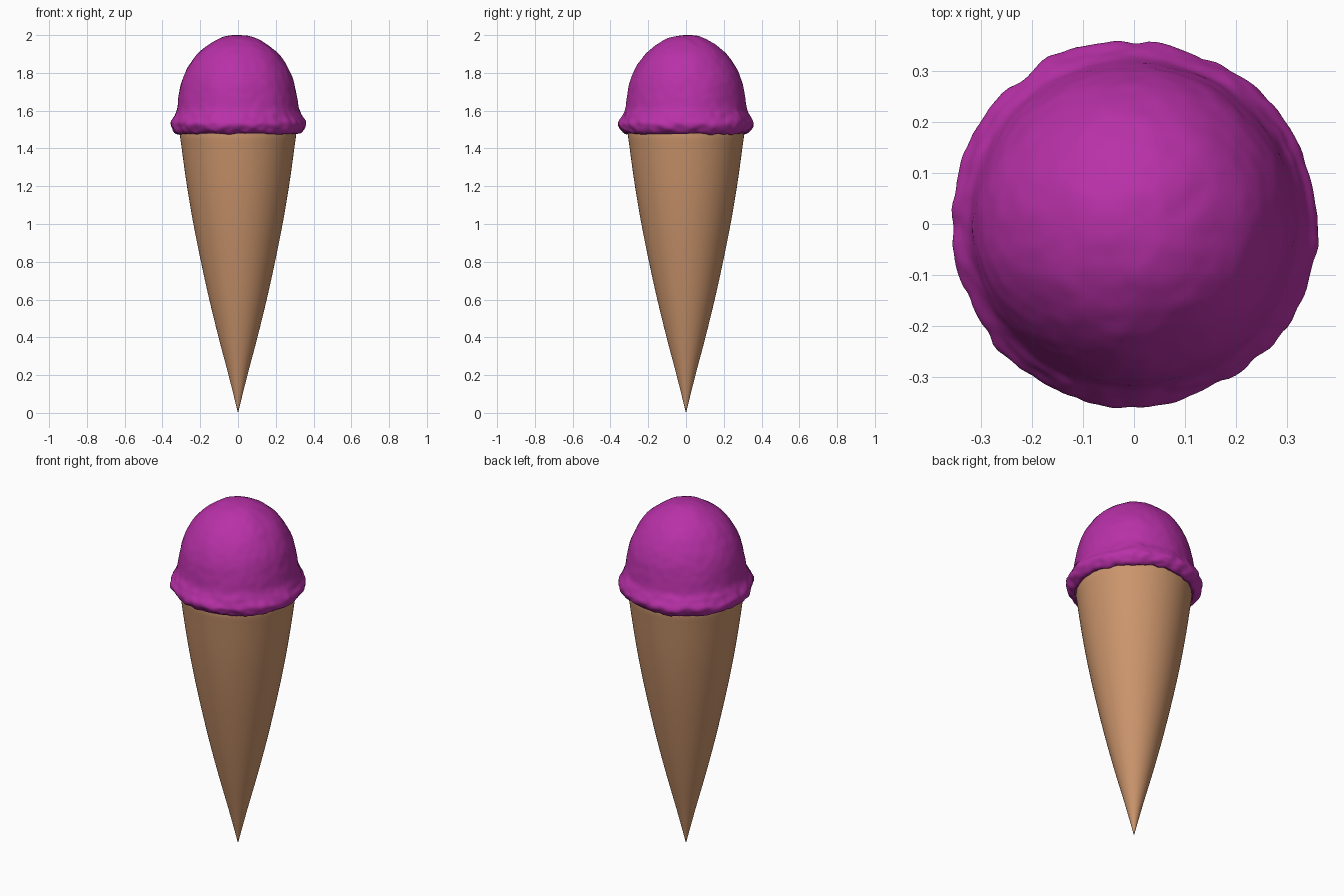
import bpy, bmesh, math
from mathutils import Vector, noise

if "Cube" in bpy.data.objects:
    bpy.data.objects.remove(bpy.data.objects["Cube"])


def material(name, rgb):
    m = bpy.data.materials.new(name)
    m.diffuse_color = (*rgb, 1)
    m.use_nodes = True
    m.node_tree.nodes["Principled BSDF"].inputs["Base Color"].default_value = m.diffuse_color
    return m


def smooth_profile(pts, steps):
    """Catmull-Rom through (radius, height) points."""
    out = []
    p = [pts[0]] + pts + [pts[-1]]
    for i in range(1, len(p) - 2):
        a, b, c, d = (Vector(q) for q in p[i - 1:i + 3])
        for s in range(steps):
            t = s / steps
            out.append(0.5 * (2 * b + (c - a) * t + (2 * a - 5 * b + 4 * c - d) * t ** 2
                              + (3 * b - a - 3 * c + d) * t ** 3))
    out.append(Vector(pts[-1]))
    return out


def lathe(name, profile, sides, mat, bump=None):
    """Revolve a profile whose first and last points lie on the axis."""
    bm = bmesh.new()
    rings = []
    for r, z in profile[1:-1]:
        rings.append([bm.verts.new((r * math.cos(2 * math.pi * k / sides),
                                    r * math.sin(2 * math.pi * k / sides), z))
                      for k in range(sides)])
    first = bm.verts.new((0, 0, profile[0][1]))
    last = bm.verts.new((0, 0, profile[-1][1]))
    for k in range(sides):
        n = (k + 1) % sides
        bm.faces.new((first, rings[0][n], rings[0][k]))
        bm.faces.new((last, rings[-1][k], rings[-1][n]))
        for a, b in zip(rings, rings[1:]):
            bm.faces.new((a[k], a[n], b[n], b[k]))
    bmesh.ops.recalc_face_normals(bm, faces=bm.faces)
    bm.normal_update()
    if bump:
        moves = [(v, v.co + v.normal * bump(v.co)) for v in bm.verts]
        for v, co in moves:
            v.co = co
    for f in bm.faces:
        f.smooth = True
    me = bpy.data.meshes.new(name)
    bm.to_mesh(me)
    bm.free()
    me.materials.append(mat)
    ob = bpy.data.objects.new(name, me)
    bpy.context.collection.objects.link(ob)
    return ob


# Wafer cone with gently bowed sides, closed inside the scoop
cone = [(0, 0.0), (0.05, 0.2), (0.103, 0.4), (0.152, 0.6), (0.196, 0.8), (0.236, 1.0),
        (0.270, 1.2), (0.298, 1.4), (0.306, 1.48), (0.28, 1.5), (0, 1.5)]
lathe("wafer_cone", smooth_profile(cone, 4), 96, material("wafer tan", (0.60, 0.30, 0.15)))


# Ice cream scoop: dome with a flared, ragged skirt
def lumps(co):
    skirt = max(0.0, min(1.0, (1.62 - co.z) / 0.08))
    fine = noise.noise(co * 24) * (0.002 + 0.006 * skirt)
    broad = noise.noise(co * 8 + Vector((3, 7, 1))) * (0.004 + 0.004 * skirt)
    return fine + broad if co.xy.length > 0.02 else 0.0


scoop = [(0, 1.48), (0.28, 1.48), (0.318, 1.477), (0.345, 1.495), (0.358, 1.53), (0.341, 1.57),
         (0.323, 1.61), (0.312, 1.68), (0.294, 1.76), (0.261, 1.835), (0.21, 1.905),
         (0.14, 1.96), (0.07, 1.993), (0, 2.0)]
lathe("ice_cream_scoop", smooth_profile(scoop, 7), 160,
      material("berry purple", (0.48, 0.03, 0.39)), lumps)
